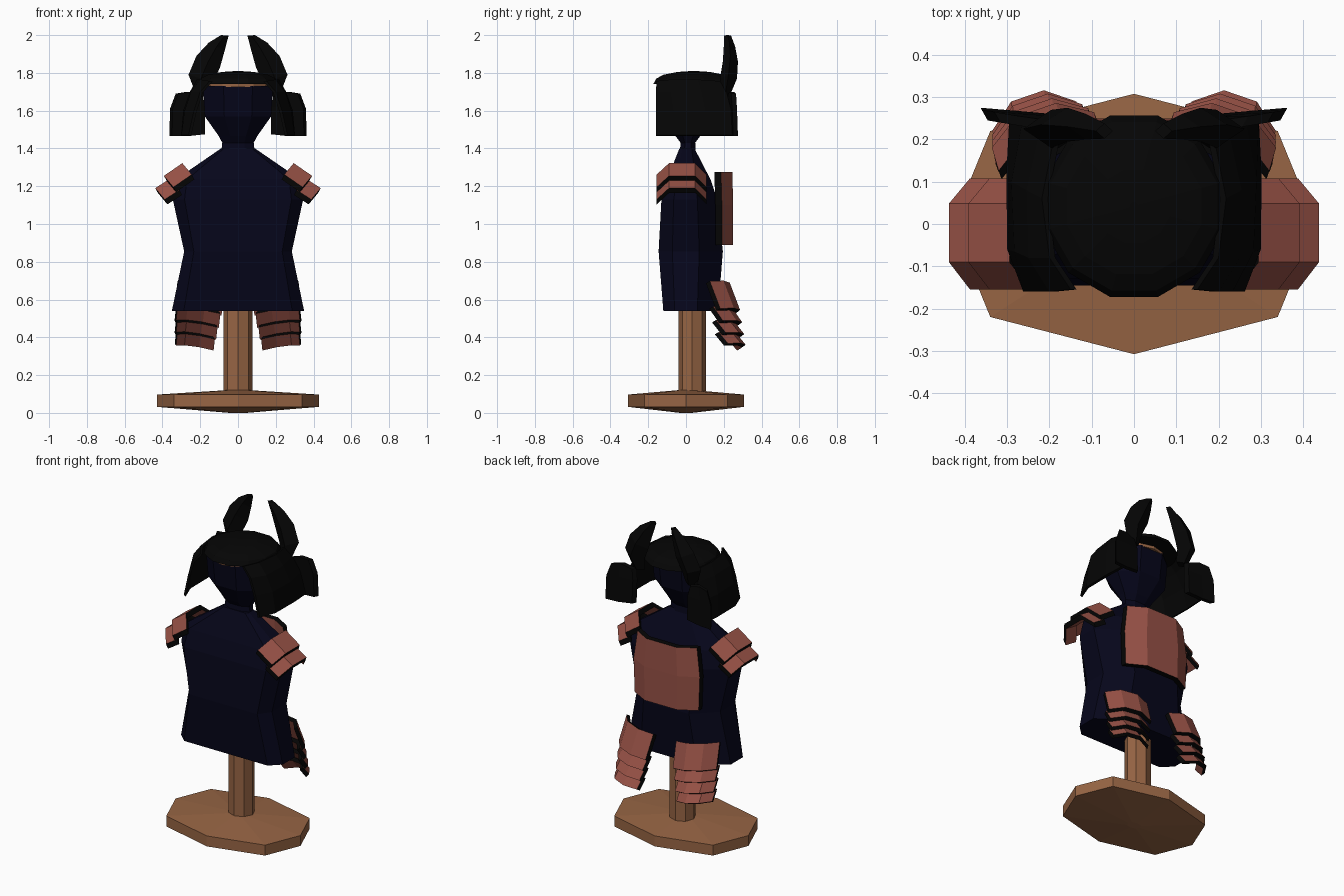
import bpy, math
from mathutils import Vector

if "Cube" in bpy.data.objects:
    bpy.data.objects.remove(bpy.data.objects["Cube"])


def material(name, rgb):
    m = bpy.data.materials.new(name)
    m.diffuse_color = (*rgb, 1)
    m.use_nodes = True
    m.node_tree.nodes["Principled BSDF"].inputs["Base Color"].default_value = m.diffuse_color
    return m


NAVY = material("navy cloth", (0.0018, 0.0018, 0.0105))
BLACK = material("black lacquer", (0.0016, 0.0016, 0.0016))
RED = material("red brown plate", (0.31, 0.083, 0.061))
WOOD = material("wood", (0.31, 0.13, 0.058))


def make(name, verts, faces, mats, black=()):
    """Mesh object; faces whose index is in black use the second material."""
    me = bpy.data.meshes.new(name)
    me.from_pydata([tuple(v) for v in verts], [], faces)
    for m in mats:
        me.materials.append(m)
    for p in me.polygons:
        p.material_index = int(p.index in black)
    me.update()
    ob = bpy.data.objects.new(name, me)
    bpy.context.collection.objects.link(ob)
    return ob


def loft(name, rings, mat, flip=False):
    """Closed skin through rings of equal size, capped at both ends."""
    n = len(rings[0])
    verts = [v for r in rings for v in r]
    faces = [(i * n + j, i * n + (j + 1) % n, (i + 1) * n + (j + 1) % n, (i + 1) * n + j)
             for i in range(len(rings) - 1) for j in range(n)]
    faces += [tuple(reversed(range(n))), tuple(range(len(verts) - n, len(verts)))]
    if flip:
        faces = [tuple(reversed(f)) for f in faces]
    return make(name, verts, faces, [mat])


def ring(rx, ry, z, n, cy=0.0, turn=0.0):
    return [(rx * math.cos(turn + 2 * math.pi * k / n),
             cy + ry * math.sin(turn + 2 * math.pi * k / n), z) for k in range(n)]


def sheet(name, rows, offset, mats, s=1):
    """Thick curved plate: both sides take mats[0], the rim takes mats[1]."""
    w, h = len(rows[0]), len(rows)
    front = [Vector(p) for r in rows for p in r]
    k = len(front)
    verts = front + [p + Vector(offset) for p in front]
    verts = [(s * v.x, v.y, v.z) for v in verts]
    faces = [(i * w + j, (i + 1) * w + j, (i + 1) * w + j + 1, i * w + j + 1)
             for i in range(h - 1) for j in range(w - 1)]
    count = len(faces)
    faces += [tuple(k + q for q in reversed(f)) for f in faces]
    black = range(2 * count, 2 * count + 2 * (w + h))
    edge = (list(range(w)) + [i * w + w - 1 for i in range(1, h)]
            + [(h - 1) * w + j for j in range(w - 2, -1, -1)]
            + [i * w for i in range(h - 2, 0, -1)])
    for a, b in zip(edge, edge[1:] + edge[:1]):
        faces.append((a, b, b + k, a + k))
    if s < 0:
        faces = [tuple(reversed(f)) for f in faces]
    return make(name, verts, faces, mats, black if len(mats) > 1 else ())


# Wooden stand: shallow domed octagonal foot and a post
def foot_ring(z, k=1.0):
    q = [(.43, 0), (.34, .22), (0, .308), (-.34, .22), (-.43, 0), (-.34, -.22), (0, -.308), (.34, -.22)]
    return [(x * k, y * k, z) for x, y in q]


loft("stand_foot", [foot_ring(0, .1), foot_ring(.032), foot_ring(.097), foot_ring(.12, .15)], WOOD)
loft("stand_post", [ring(.077, .072, z, 8, .033) for z in (.1, .6)], WOOD)


# Cloth torso with a flat -y side and a rounded +y side
def torso_ring(w, y0, y1, y2, z):
    return [(-w * .82, y0, z), (w * .82, y0, z), (w, y0 * .5, z), (w, y1, z),
            (w * .55, y2, z), (-w * .55, y2, z), (-w, y1, z), (-w, y0 * .5, z)]


loft("torso", [torso_ring(.35, -.12, .06, .17, .54), torso_ring(.285, -.145, .07, .195, .855),
               torso_ring(.345, -.13, .06, .165, 1.13), torso_ring(.33, -.10, .05, .13, 1.235),
               torso_ring(.09, -.035, .03, .045, 1.40)], NAVY)

# Cloth head and neck, with a wooden top disc below the helmet
loft("head", [ring(rx, ry, z, 8, .01, math.pi / 8) for rx, ry, z in
              ((.095, .045, 1.39), (.09, .042, 1.43), (.11, .07, 1.465), (.19, .14, 1.57),
               (.20, .16, 1.73))], NAVY)
loft("head_top", [ring(.165, .165, z, 12, .01) for z in (1.725, 1.745)], WOOD)

# Helmet bowl
loft("helmet_bowl", [ring(.22 * k, .222 * k, z, 12, .042, math.pi / 12) for k, z in
                     ((1, 1.742), (.93, 1.77), (.75, 1.79), (.4, 1.805), (.05, 1.81))], BLACK)

# Curved plate on the +y side of the torso
sheet("chest_plate", [[(w, y, z), (w * .5, y + .06, z), (-w * .5, y + .06, z), (-w, y, z)]
                      for w, y, z in ((.205, .185, 1.275), (.228, .19, 1.10), (.22, .19, .89))],
      (0, -.035, 0), [RED, BLACK])

for s, side in ((1, "right"), (-1, "left")):
    # Helmet side guard, flaring downwards
    guard = [[(.15, -.155, 1.757), (.20, -.08, 1.765), (.218, .06, 1.765), (.19, .20, 1.755)],
             [(.20, -.16, 1.70), (.25, -.08, 1.70), (.255, .08, 1.70), (.225, .215, 1.70)],
             [(.233, -.16, 1.60), (.283, -.065, 1.60), (.29, .10, 1.60), (.265, .24, 1.60)],
             [(.262, -.16, 1.47), (.30, -.06, 1.47), (.302, .12, 1.47), (.295, .25, 1.47)]]
    sheet("neck_guard_" + side, guard, (-.014, 0, -.004), [BLACK], s)

    # Turned-out flap behind the guard
    flap = [[(.33, .265, 1.69), (.27, .255, 1.70), (.20, .245, 1.68)],
            [(.36, .27, 1.61), (.28, .262, 1.62), (.188, .255, 1.62)],
            [(.363, .275, 1.465), (.28, .268, 1.465), (.19, .26, 1.475)]]
    sheet("helmet_flap_" + side, flap, (-.014, -.025, 0), [BLACK], s)

    # Curved horn lofted through diamond sections
    horn = []
    for xi, zi, xo, zo, y, d in ((.14, 1.68, .215, 1.67, .205, .025), (.13, 1.75, .262, 1.79, .225, .045),
                                 (.095, 1.83, .22, 1.89, .235, .04), (.07, 1.92, .155, 1.96, .23, .03),
                                 (.05, 1.997, .09, 2.0, .22, .018)):
        xm, zm = (xi + xo) / 2, (zi + zo) / 2
        horn.append([(s * xi, y, zi), (s * xm, y - d, zm), (s * xo, y, zo), (s * xm, y + d, zm)])
    loft("horn_" + side, horn, BLACK, s < 0)

    # Shoulder guard: two slats bent across y, sloping outwards, with black rims
    for i, (x0, z0, x1, z1) in enumerate(((.295, 1.322, .392, 1.255), (.36, 1.24, .438, 1.19))):
        rows = [[(x - c * .05, y, z - c * .06)
                 for y, c in ((-.155, 1), (-.09, 0), (.048, 0), (.108, 1))]
                for x, z in ((x0, z0), (x1, z1))]
        sheet(f"shoulder_slat_{side}_{i + 1}", rows, (-.014, 0, -.026), [RED, BLACK], s)

    # Thigh guard: four overlapping slats turned outwards and splayed, with black rims
    a = math.radians(19)
    for i, (zt, zb, yt, yb) in enumerate(((.695, .55, .215, .27), (.56, .485, .23, .282),
                                          (.488, .422, .242, .294), (.425, .365, .254, .303))):
        k = 1 - .06 * i
        rows = []
        for z, y in ((zt, yt), (zb, yb)):
            cx = .215 + (.70 - z) * .11
            rows.append([(cx + t * k * math.cos(a) - drop * math.sin(a),
                          y - t * k * math.sin(a) - drop * math.cos(a),
                          z - (.01 if drop else 0) + .1 * t)
                         for t, drop in ((.128, .05), (.05, 0), (-.05, 0), (-.128, .05))])
        sheet(f"thigh_slat_{side}_{i + 1}", rows, (-.007, -.02, -.012), [RED, BLACK], s)
